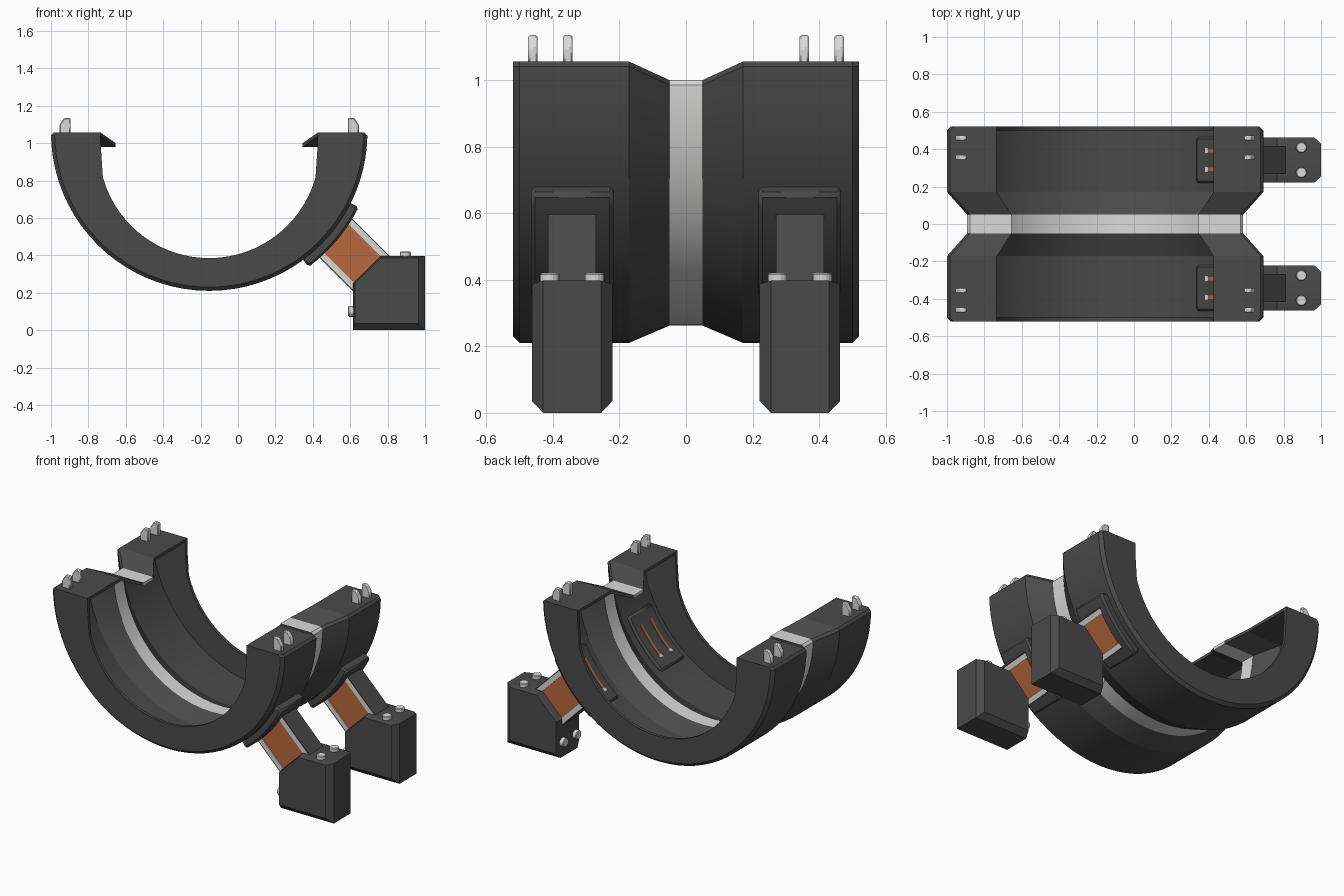
import bpy, bmesh, math
from mathutils import Matrix, Vector

if "Cube" in bpy.data.objects:
    bpy.data.objects.remove(bpy.data.objects["Cube"])


def material(name, rgb):
    m = bpy.data.materials.new(name)
    m.use_nodes = True
    m.diffuse_color = (*rgb, 1)
    bsdf = m.node_tree.nodes["Principled BSDF"]
    bsdf.inputs["Base Color"].default_value = (*rgb, 1)
    bsdf.inputs["Roughness"].default_value = 0.6
    return m


DARK = material("dark_grey", (0.068, 0.068, 0.068))
SILVER = material("silver", (0.7, 0.7, 0.69))
COPPER = material("copper_orange", (0.48, 0.14, 0.048))


def finish(name, bm, mats, bevel=0):
    bmesh.ops.remove_doubles(bm, verts=bm.verts, dist=0.00001)
    bmesh.ops.recalc_face_normals(bm, faces=bm.faces)
    me = bpy.data.meshes.new(name)
    bm.to_mesh(me)
    bm.free()
    ob = bpy.data.objects.new(name, me)
    bpy.context.collection.objects.link(ob)
    for m in mats:
        me.materials.append(m)
    if bevel:
        mod = ob.modifiers.new("Bevel", "BEVEL")
        mod.width = bevel
        mod.segments = 1
        mod.limit_method = "ANGLE"
    bpy.ops.object.select_all(action="DESELECT")
    ob.select_set(True)
    bpy.context.view_layer.objects.active = ob
    bpy.ops.object.shade_smooth_by_angle(angle=math.radians(20))
    return ob


def loft(name, sections, mats, bevel=0, rule=None):
    """Skin a list of (y, xz outline) sections and cap both ends."""
    bm = bmesh.new()
    rings = [[bm.verts.new((x, y, z)) for x, z in pts] for y, pts in sections]
    n = len(rings[0])
    for a, b in zip(rings, rings[1:]):
        for i in range(n):
            j = (i + 1) % n
            bm.faces.new((a[i], a[j], b[j], b[i]))
    bm.faces.new(rings[0])
    bm.faces.new(rings[-1])
    if rule:
        for f in bm.faces:
            f.material_index = rule(f.calc_center_median())
    return finish(name, bm, mats, bevel)


def arc(cx, cz, r, a0, a1, n):
    angles = [math.radians(a0 + (a1 - a0) * i / n) for i in range(n + 1)]
    return [(cx + r * math.cos(a), cz + r * math.sin(a)) for a in angles]


# Hollow half-ring cradle: end flanges, thin shell, waisted silver band
CX, TOP, RADIUS, WALL = -0.154, 1.056, 0.846, 0.02


def outer_outline(r, top):
    curve = [(x, min(z, top - 0.015)) for x, z in arc(CX, top, r, 180, 360, 40)]
    return [(CX - r + 0.015, top)] + curve + [(CX + r - 0.015, top)]


def inner_outline(lip, top, under, curve):
    return ([(CX + lip, top), (CX + lip, under)] + curve
            + [(CX - lip, under), (CX - lip, top)])


def flange_outline(r):
    bore = arc(CX, 0.975, 0.59, -15.5, -164.5, 30)
    return outer_outline(r, TOP) + inner_outline(0.58, TOP, 0.99, bore)


def shell_outline(r, top, lip):
    start = math.degrees(math.asin(WALL / (r - WALL)))
    hollow = arc(CX, top, r - WALL, -start, start - 180, 30)
    return outer_outline(r, top) + inner_outline(lip, top, top - WALL, hollow)


end = flange_outline(RADIUS - 0.02)
flange = flange_outline(RADIUS)
shell = shell_outline(RADIUS, TOP, 0.58)
waist = shell_outline(0.738, 1.0, 0.5)
half = [(0.05, waist), (0.172, shell), (0.5, shell), (0.5, flange), (0.52, end)]
loft("cradle_ring", [(-y, pts) for y, pts in reversed(half)] + half,
     [DARK, SILVER], rule=lambda c: int(abs(c.y) < 0.01))

# Locating pins on both arm tops, tall edge facing inwards
PIN = [(0.0, 1.05), (0.06, 1.05), (0.06, 1.095), (0.035, 1.135), (0.0, 1.135)]
for side, label in ((1, "left"), (-1, "right")):
    outline = [(CX + side * (0.741 + x), z) for x, z in PIN]
    for i, y in enumerate((-0.46, -0.355, 0.355, 0.46)):
        loft(f"{label}_pin_{i + 1}", [(y - 0.014, outline), (y + 0.014, outline)],
             [SILVER], bevel=0.005)


def arc_plate(name, r0, r1, a0, a1, y, half_width, mat, bevel=0):
    pts = arc(CX, TOP, r0, a0, a1, 8) + arc(CX, TOP, r1, a1, a0, 8)
    return loft(name, [(y - half_width, pts), (y + half_width, pts)], [mat], bevel)


def strut_bar(name, u0, u1, d1, y, half_width, mat):
    """Bar along the 45 degree strut: u is across it, d runs down it."""
    k, d0 = math.sqrt(0.5), -0.145
    pts = [(0.61 + k * (u + d), 0.405 + k * (u - d))
           for u, d in ((u0, d0), (u1, d0), (u1, d1), (u0, d1))]
    return loft(name, [(y - half_width, pts), (y + half_width, pts)], [mat])


def screw(name, place, axis):
    bm = bmesh.new()
    turn = Vector((0, 0, 1)).rotation_difference(Vector(axis)).to_matrix().to_4x4()
    bmesh.ops.create_cone(bm, cap_ends=True, segments=16, radius1=0.029,
                          radius2=0.029, depth=0.05,
                          matrix=Matrix.Translation(place) @ turn)
    return finish(name, bm, [SILVER], bevel=0.004)


def foot_outline(inset, corner):
    return [(0.615 + inset, corner), (1 - corner, corner),
            (1 - corner, 0.397 - inset), (0.765, 0.397 - inset),
            (0.615 + inset, 0.25)]


# Two support legs
for label, y in (("front", -0.342), ("back", 0.342)):
    # Mount pad passing through the shell wall
    arc_plate(f"{label}_mount_pad", 0.81, 0.893, -53.5, -26.5, y, 0.124, DARK, 0.012)

    # Strut: copper core between silver rails, dark covers
    strut_bar(f"{label}_strut_core", -0.101, 0.101, 0.14, y, 0.066, COPPER)
    for s, part in ((1, "upper"), (-1, "lower")):
        lo, hi = sorted((s * 0.1, s * 0.13))
        strut_bar(f"{label}_{part}_rail", lo, hi, 0.15, y, 0.072, SILVER)
        lo, hi = sorted((s * 0.13, s * 0.136))
        strut_bar(f"{label}_{part}_cover", lo, hi, 0.15, y, 0.072, DARK)

    # Foot block with chamfered sides
    thin, wide = foot_outline(0.01, 0.036), foot_outline(0, 0)
    loft(f"{label}_foot_block",
         [(y - 0.121, thin), (y - 0.087, wide), (y + 0.087, wide), (y + 0.121, thin)],
         [DARK])

    # Copper slots inside the hollow, and the foot screws
    for s in (-1, 1):
        tag = f"{label}_{'near' if s < 0 else 'far'}"
        arc_plate(f"{tag}_slot", 0.806, 0.812, -47, -32, y + s * 0.05, 0.009, COPPER)
        arc_plate(f"{tag}_slot_end", 0.804, 0.812, -48.5, -47, y + s * 0.05, 0.013, SILVER)
        screw(f"{tag}_top_screw", (0.895, y + s * 0.067, 0.395), (0, 0, 1))
        screw(f"{tag}_side_screw", (0.614, y + s * 0.067, 0.1), (-1, 0, 0))
